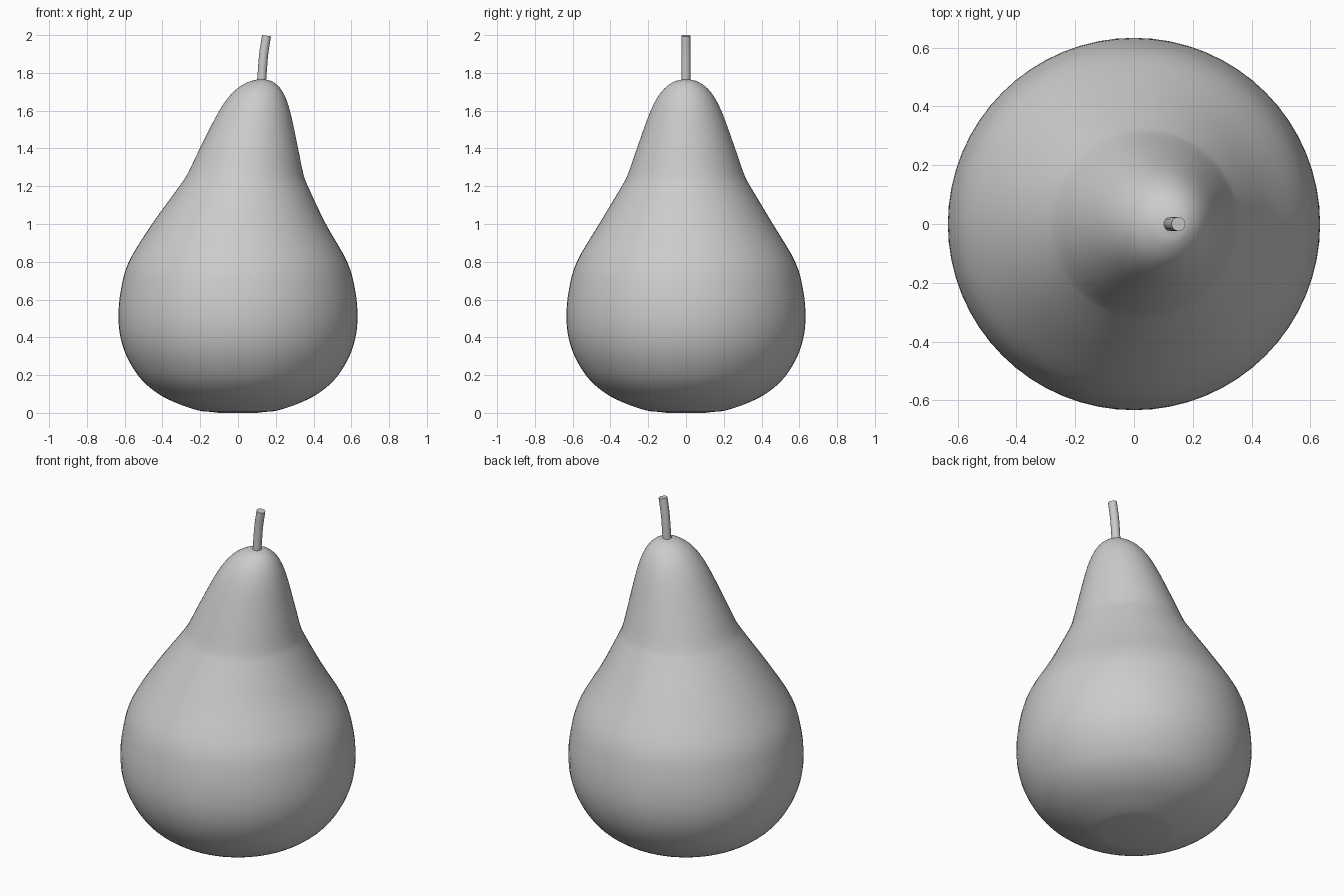
import bpy, bmesh, math
from mathutils import Vector

if "Cube" in bpy.data.objects:
    bpy.data.objects.remove(bpy.data.objects["Cube"])


def material(name, rgb):
    m = bpy.data.materials.new(name)
    m.diffuse_color = (*rgb, 1)
    m.use_nodes = True
    m.node_tree.nodes["Principled BSDF"].inputs["Base Color"].default_value = m.diffuse_color
    return m


def catmull(points, steps):
    """Smooth curve through the given points."""
    p = [Vector(q) for q in points]
    p = [2 * p[0] - p[1]] + p + [2 * p[-1] - p[-2]]
    out = []
    for i in range(1, len(p) - 2):
        a, b, c, d = p[i - 1:i + 3]
        for k in range(steps):
            t = k / steps
            out.append(0.5 * (2 * b + (c - a) * t + (2 * a - 5 * b + 4 * c - d) * t * t
                              + (3 * b - a - 3 * c + d) * t ** 3))
    return out + [p[-2]]


def loft(name, rings, sides, mat):
    """Skin a list of (centre, radius, tilt) rings and cap both ends."""
    bm = bmesh.new()
    loops = []
    for centre, r, tilt in rings:
        loop = []
        for i in range(sides):
            a = 2 * math.pi * i / sides
            x, y = r * math.cos(a), r * math.sin(a)
            loop.append(bm.verts.new((centre[0] + x * math.cos(tilt), y,
                                      centre[1] - x * math.sin(tilt))))
        loops.append(loop)
    for lo, hi in zip(loops, loops[1:]):
        for i in range(sides):
            j = (i + 1) % sides
            bm.faces.new((lo[i], lo[j], hi[j], hi[i]))
    bm.faces.new(loops[0][::-1])
    bm.faces.new(loops[-1])
    mesh = bpy.data.meshes.new(name)
    bm.to_mesh(mesh)
    bm.free()
    ob = bpy.data.objects.new(name, mesh)
    bpy.context.collection.objects.link(ob)
    mesh.materials.append(mat)
    bpy.ops.object.select_all(action='DESELECT')
    ob.select_set(True)
    bpy.context.view_layer.objects.active = ob
    bpy.ops.object.shade_smooth_by_angle(angle=math.radians(40))
    return ob


grey = material("pale grey", (0.6, 0.6, 0.6))

# Fruit body: (radius, height, sideways lean of the neck)
profile = [(0.14, 0.005, 0), (0.21, 0.013, 0), (0.32, 0.05, 0), (0.42, 0.10, 0),
           (0.51, 0.175, 0), (0.58, 0.28, 0), (0.62, 0.39, 0), (0.633, 0.51, 0),
           (0.62, 0.65, 0), (0.578, 0.80, 0), (0.46, 1.0, 0.005), (0.34, 1.2, 0.03),
           (0.305, 1.27, 0.04), (0.26, 1.4, 0.058), (0.187, 1.6, 0.088),
           (0.13, 1.70, 0.106), (0.07, 1.75, 0.12), (0.02, 1.765, 0.125)]
rings = [((p.z, p.y), p.x, 0) for p in catmull(profile, 4)]
rings = [((0, 0.0), 0.1, 0)] + rings + [((0.126, 1.766), 0.002, 0)]
loft("pear_body", rings, 64, grey)

# Stem: slim bent tube leaning to the right
path = catmull([(0.122, 1.72, 0), (0.128, 1.80, 0), (0.136, 1.90, 0), (0.151, 1.997, 0)], 4)
stem = []
for i, p in enumerate(path):
    d = path[min(i + 1, len(path) - 1)] - path[max(i - 1, 0)]
    stem.append(((p.x, p.y), 0.024, math.atan2(d.x, d.y)))
loft("stem", stem, 16, grey)
